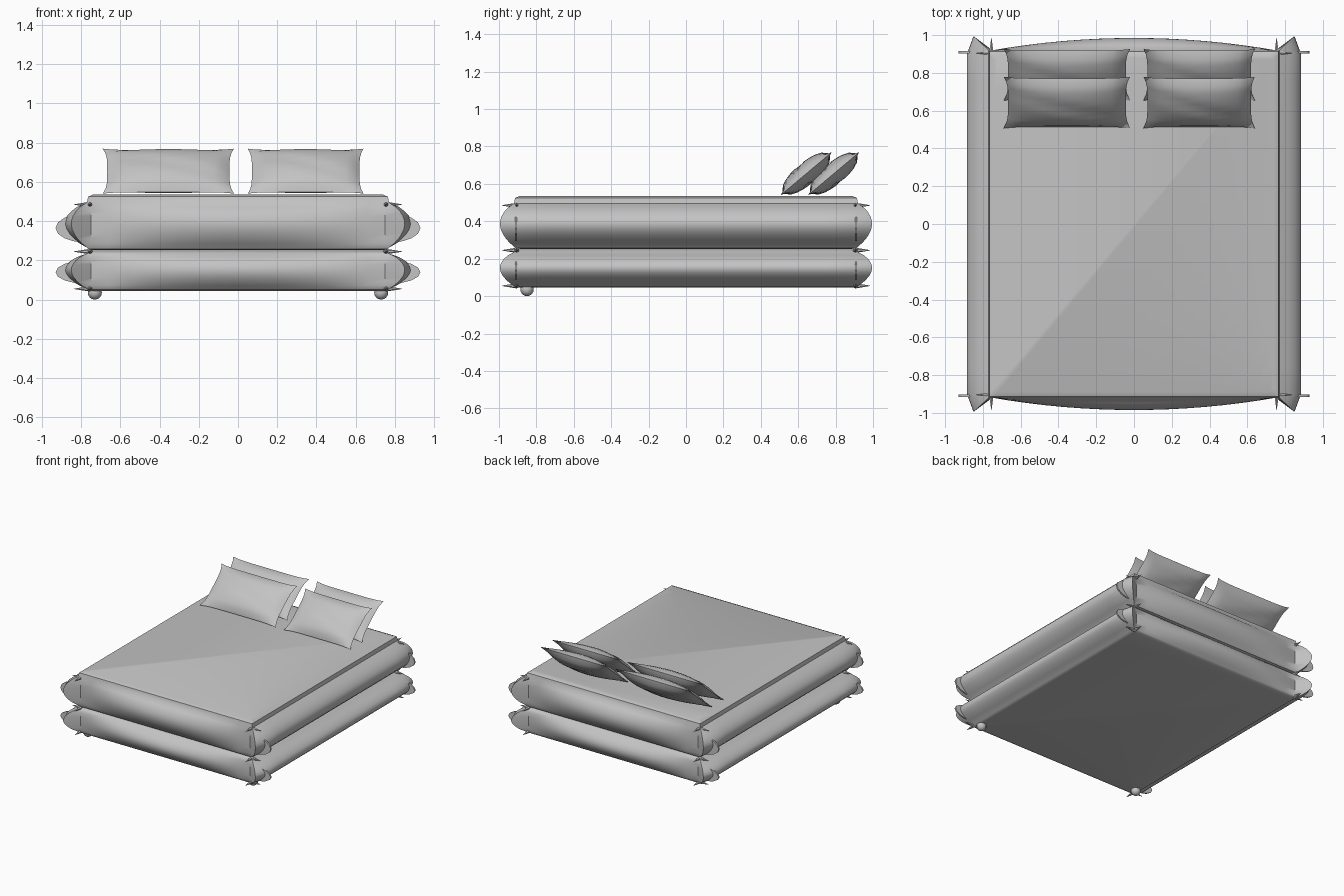
import bpy, bmesh, math
from mathutils import Vector, Matrix

old = bpy.data.objects.get("Cube")
if old:
    bpy.data.objects.remove(old, do_unlink=True)

GREY = (0.55, 0.55, 0.55, 1)
linen = bpy.data.materials.new("grey linen")
linen.use_nodes = True
linen.diffuse_color = GREY
linen.node_tree.nodes["Principled BSDF"].inputs["Base Color"].default_value = GREY

HALF_X, HALF_Y = 0.77, 0.92


def finish(name, bm, angle=40):
    bmesh.ops.recalc_face_normals(bm, faces=bm.faces)
    mesh = bpy.data.meshes.new(name)
    bm.to_mesh(mesh)
    bm.free()
    mesh.materials.append(linen)
    obj = bpy.data.objects.new(name, mesh)
    bpy.context.collection.objects.link(obj)
    bpy.ops.object.select_all(action="DESELECT")
    obj.select_set(True)
    bpy.context.view_layer.objects.active = obj
    bpy.ops.object.shade_smooth_by_angle(angle=math.radians(angle))
    return obj


def outline(puff, inset):
    """Half the mattress outline, then the same turned by 180 degrees."""
    hx, hy = HALF_X - inset, HALF_Y - inset
    half = []
    for i in range(-8, 9):
        u = i / 8
        half.append((u * (hx - 0.02), -hy - 0.065 * puff * (1 - u * u)))
    half.append((hx + 0.08 * puff, -hy - 0.075 * puff))
    for i in range(-6, 7):
        half.append((hx + 0.115 * puff, i / 6 * (hy - 0.02)))
    half.append((hx + 0.08 * puff, hy + 0.075 * puff))
    return half + [(-x, -y) for x, y in half]


def mattress(name, bottom, seam_low, seam_high, top):
    bm = bmesh.new()
    levels = [(bottom, 0, 0.03), (bottom + 0.005, 0, 0.005)]
    for i in range(11):
        t = i / 10
        puff = math.sin(math.pi * t ** 1.1) ** 0.75 if 0 < i < 10 else 0
        levels.append((seam_low + t * (seam_high - seam_low), puff, 0))
    levels += [(top - 0.01, 0, 0.006), (top, 0, 0.03)]
    rings = []
    for z, puff, inset in levels:
        rings.append([bm.verts.new((x, y, z)) for x, y in outline(puff, inset)])
    n = len(rings[0])
    for a, b in zip(rings, rings[1:]):
        for i in range(n):
            j = (i + 1) % n
            bm.faces.new((a[i], a[j], b[j], b[i]))
    bm.faces.new(rings[0])
    bm.faces.new(rings[-1])
    return finish(name, bm)


def corner_ears(name, z, reach, height):
    """Thin gathered cloth flaps where the side panels meet."""
    bm = bmesh.new()
    for sx in (-1, 1):
        for sy in (-1, 1):
            loop = []
            for i in range(9):
                a = math.pi * (i / 8 - 0.5)
                loop.append(Vector((sx * (HALF_X + reach * math.cos(a)),
                                    sy * (HALF_Y - 0.005), z + height * math.sin(a))))
            front = [bm.verts.new(v) for v in loop]
            back = [bm.verts.new(v - Vector((0, sy * 0.012, 0))) for v in loop]
            bm.faces.new(front)
            bm.faces.new(back)
            for i in range(9):
                j = (i + 1) % 9
                bm.faces.new((front[i], front[j], back[j], back[i]))
    return finish(name, bm, 30)


def seam_tips(name, z):
    """Small pointed seam ends at the four corners."""
    bm = bmesh.new()
    for sx in (-1, 1):
        for sy in (-1, 1):
            for axis in ((sx, 0, 0), (0, sy, 0)):
                d = Vector(axis)
                turn = d.to_track_quat("Z", "Y").to_matrix().to_4x4()
                base = Vector((sx * (HALF_X - 0.015), sy * (HALF_Y - 0.015), z))
                bmesh.ops.create_cone(bm, segments=6, radius1=0.014, radius2=0.001,
                                      depth=0.08, cap_ends=True,
                                      matrix=Matrix.Translation(base + d * 0.04) @ turn)
    return finish(name, bm, 30)


def pillow(name, x_min, x_max, y_mid, crease):
    bm = bmesh.new()
    nu, nv = 16, 10
    half_w, half_l = (x_max - x_min) / 2, 0.178
    lean = Matrix.Translation(((x_min + x_max) / 2, y_mid, 0.655)) @ \
        Matrix.Rotation(math.radians(40), 4, "X")
    for side in (-1, 1):
        grid = []
        for i in range(nu + 1):
            u = i / nu * 2 - 1
            row = []
            for j in range(nv + 1):
                v = j / nv * 2 - 1
                # edges bow inwards so that the corners stand out
                x = u * half_w * (1 - 0.07 * (1 - v ** 4))
                y = v * half_l * (1 - 0.06 * (1 - u ** 6))
                dome = ((1 - u * u) * (1 - v * v)) ** 0.55
                fold = 1 - 0.14 * math.exp(-((v + crease * u) / 0.15) ** 2)
                row.append(bm.verts.new((x, y, side * 0.06 * dome * fold)))
            grid.append(row)
        for i in range(nu):
            for j in range(nv):
                bm.faces.new((grid[i][j], grid[i + 1][j], grid[i + 1][j + 1], grid[i][j + 1]))
    bmesh.ops.remove_doubles(bm, verts=bm.verts, dist=0.0005)
    bm.transform(lean)
    return finish(name, bm, 50)


# Two stacked mattresses with gathered corners
mattress("base_mattress", 0.045, 0.055, 0.235, 0.25)
mattress("top_mattress", 0.253, 0.265, 0.495, 0.535)
corner_ears("base_corner_ears", 0.14, 0.16, 0.06)
corner_ears("top_corner_ears", 0.365, 0.16, 0.075)
for label, height in (("base", 0.055), ("middle", 0.245), ("top", 0.485)):
    seam_tips(label + "_seam_tips", height)

# Four leaning pillows, two deep
for row, y_mid in (("front", 0.643), ("back", 0.79)):
    pillow(row + "_right_pillow", -0.69, -0.02, y_mid, 0.5)
    pillow(row + "_left_pillow", 0.05, 0.64, y_mid, 0.6)

# Rounded feet under the front corners
for side, sx in (("left", 1), ("right", -1)):
    bm = bmesh.new()
    bmesh.ops.create_uvsphere(bm, u_segments=12, v_segments=8, radius=0.036,
                              matrix=Matrix.Translation((sx * 0.73, -0.85, 0.036)))
    finish(side + "_front_foot", bm, 40)
